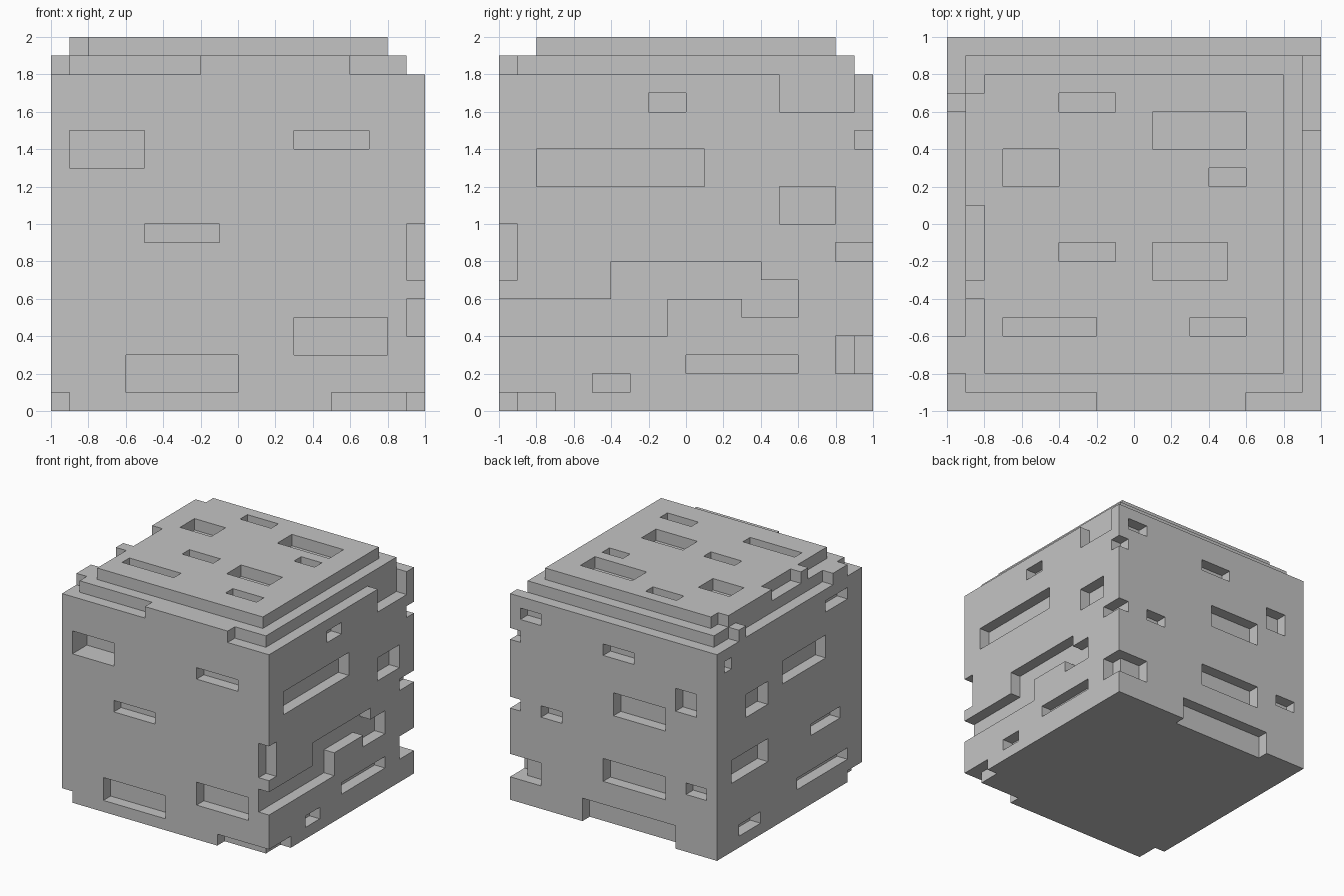
import bpy
import bmesh
from itertools import product

default_cube = bpy.data.objects.get("Cube")
if default_cube:
    bpy.data.objects.remove(default_cube, do_unlink=True)

CELL = 0.1   # edge of one building block
HALF = 10    # half width of the block, in cells
TALL = 20    # height of the block, in cells
solid = set()


def cells(x, y, z):
    """All cells inside a box given by three (low, high) ranges."""
    return set(product(range(*x), range(*y), range(*z)))


def add(x, y, z):
    solid.update(cells(x, y, z))


def cut(x, y, z):
    solid.difference_update(cells(x, y, z))


# Main body with two stepped layers on top
FULL = (-HALF, HALF)
add(FULL, FULL, (0, 18))
add((-9, 9), (-9, 9), (18, 19))
add((-8, 8), (-8, 8), (19, TALL))

# Ledges that widen the lower step, then the upper step
lower_step, upper_step = (18, 19), (19, TALL)
add((-2, 6), (-10, -9), lower_step)
for y_range in ((-8, -6), (6, 7)):
    add((-10, -9), y_range, lower_step)
for y_range in ((-4, -3), (1, 7)):
    add((-9, -8), y_range, upper_step)

# Outermost cell layer of each side
right_skin = front_skin_opposite = (9, 10)
left_skin = front_skin = (-10, -9)
back_skin = front_skin_opposite

# Front pits: x range, z range
for x0, x1, z0, z1 in ((3, 7, 14, 15), (-5, -1, 9, 10),
                       (-6, 0, 1, 3), (3, 8, 3, 5)):
    cut((x0, x1), front_skin, (z0, z1))
cut((-9, -5), (-10, -8), (13, 15))

# Pits and winding channel on the +x side: y range, z range
right_pits = ((-2, 0, 16, 17), (-8, 1, 12, 14), (5, 8, 10, 12),
              (0, 6, 2, 3), (-5, -3, 1, 2), (5, 9, 16, 18))
channel = ((-10, -4, 4, 6), (-4, -1, 4, 8), (-1, 3, 6, 8),
           (3, 4, 5, 8), (4, 6, 5, 7))
for y0, y1, z0, z1 in right_pits + channel:
    cut(right_skin, (y0, y1), (z0, z1))

# Back pits, with a slot open to the base: x range, z range
for x0, x1, z0, z1 in ((7, 9, 16, 17), (-2, 1, 15, 16), (5, 7, 8, 9),
                       (-5, 0, 10, 12), (-8, -6, 12, 14), (-5, 1, 4, 6),
                       (-9, -7, 5, 6), (-6, 3, 0, 2)):
    cut((x0, x1), back_skin, (z0, z1))

# Pits on the -x side: y range, z range
for y0, y1, z0, z1 in ((8, 9, 16, 17), (-5, 1, 12, 14), (-8, -5, 16, 17),
                       (3, 6, 11, 13), (-7, -3, 6, 7), (3, 8, 6, 8),
                       (-8, -1, 2, 3), (4, 7, 1, 2)):
    cut(left_skin, (y0, y1), (z0, z1))

# Top pits: x range, y range
for x0, x1, y0, y1 in ((-4, -1, 6, 7), (1, 6, 4, 6), (-7, -4, 2, 4),
                       (4, 6, 2, 3), (-4, -1, -2, -1), (1, 5, -3, -1),
                       (-7, -2, -6, -5), (3, 6, -6, -5)):
    cut((x0, x1), (y0, y1), upper_step)

# Notches on the upright edges
cut(right_skin, front_skin, (7, 10))
cut(right_skin, back_skin, (14, 15))
cut(right_skin, (8, 10), (8, 9))
cut(right_skin, (8, 10), (2, 4))
cut((7, 10), back_skin, (2, 4))

# Notches along the bottom edges
base = (0, 1)
cut((5, 10), front_skin, base)
cut(right_skin, (-10, -7), base)
cut(left_skin, (-10, -8), base)

# Skin the exposed cell sides
bm = bmesh.new()
corner_verts = {}


def vert(corner):
    if corner not in corner_verts:
        corner_verts[corner] = bm.verts.new([c * CELL for c in corner])
    return corner_verts[corner]


for cell in sorted(solid):
    for axis, side in product(range(3), (-1, 1)):
        neighbour = list(cell)
        neighbour[axis] += side
        if tuple(neighbour) in solid:
            continue
        loop = []
        for u, v in ((0, 0), (1, 0), (1, 1), (0, 1)):
            corner = list(cell)
            corner[axis] += side > 0
            corner[(axis + 1) % 3] += u
            corner[(axis + 2) % 3] += v
            loop.append(vert(tuple(corner)))
        bm.faces.new(loop if side > 0 else loop[::-1])

# Merge flat areas into clean faces
bmesh.ops.dissolve_limit(bm, angle_limit=0.01, verts=bm.verts[:],
                         edges=bm.edges[:])

mesh = bpy.data.meshes.new("carved_block")
bm.to_mesh(mesh)
bm.free()
block = bpy.data.objects.new("carved_block", mesh)
bpy.context.collection.objects.link(block)

# Single plain grey
grey = bpy.data.materials.new("plain_grey")
grey.use_nodes = True
colour = (0.55, 0.55, 0.55, 1)
grey.diffuse_color = colour
grey.node_tree.nodes["Principled BSDF"].inputs["Base Color"].default_value = colour
mesh.materials.append(grey)
